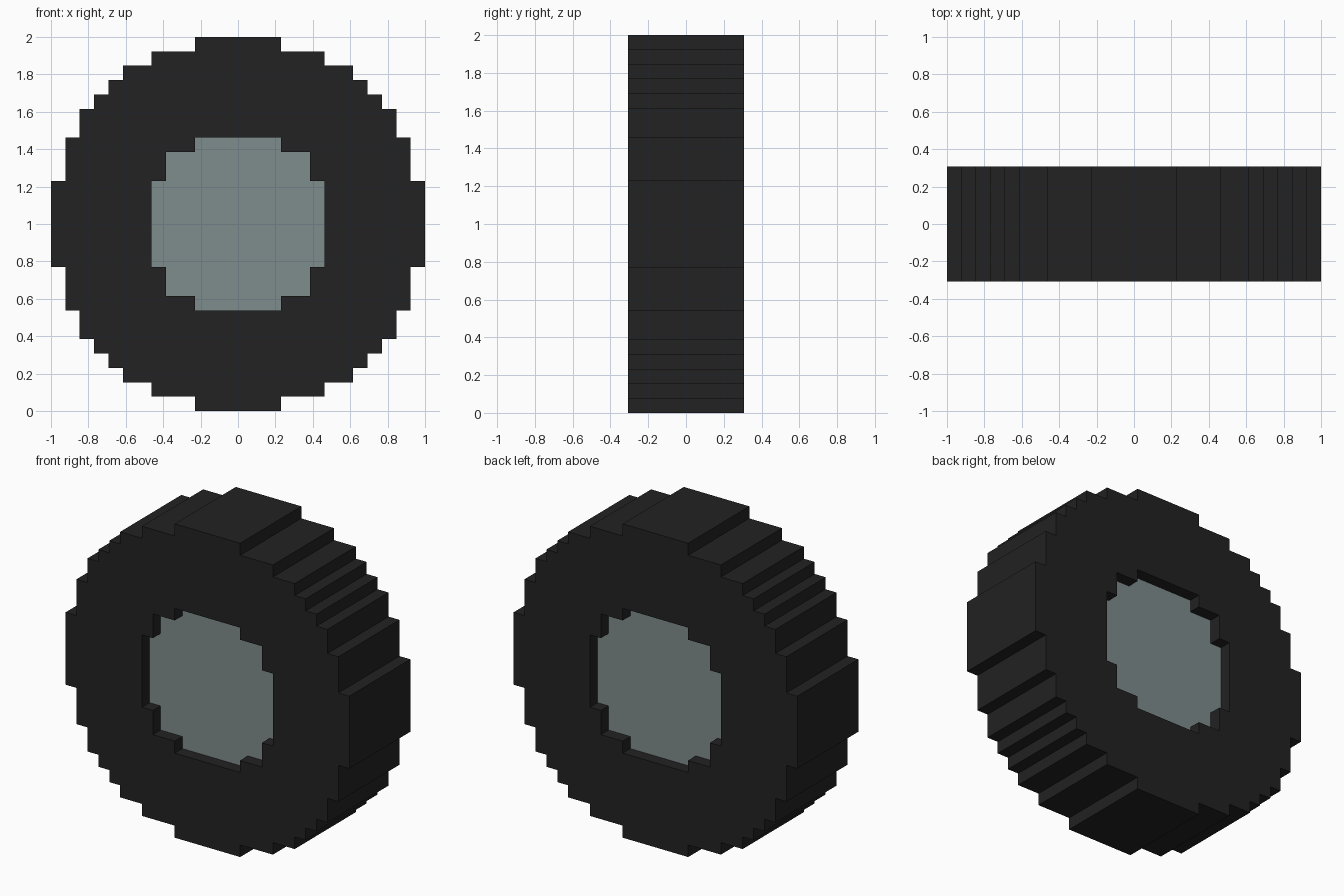
import bpy, bmesh, math

if "Cube" in bpy.data.objects:
    bpy.data.objects.remove(bpy.data.objects["Cube"])

U = 1 / 13  # one block: the wheel is 26 blocks across

# Stepped outlines, one quadrant each (x, z in blocks, top to side)
OUTER = [(3, 13), (3, 12), (6, 12), (6, 11), (8, 11), (8, 10), (9, 10), (9, 9),
         (10, 9), (10, 8), (11, 8), (11, 6), (12, 6), (12, 3), (13, 3)]
INNER = [(3, 6), (3, 5), (5, 5), (5, 3), (6, 3)]


def full_outline(q):
    """Mirror a quadrant into a closed clockwise outline."""
    r = q[::-1]
    return (q + [(x, -z) for x, z in r] + [(-x, -z) for x, z in q]
            + [(-x, z) for x, z in r])


def material(name, rgb):
    m = bpy.data.materials.new(name)
    m.diffuse_color = (*rgb, 1)
    m.use_nodes = True
    m.node_tree.nodes["Principled BSDF"].inputs["Base Color"].default_value = m.diffuse_color
    return m


def slab(name, outlines, half_depth, mat):
    """Extrude outlines along y; a second outline becomes a hole."""
    cu = bpy.data.curves.new(name + "_profile", 'CURVE')
    cu.dimensions = '2D'
    cu.fill_mode = 'BOTH'
    cu.extrude = half_depth * U
    for q in outlines:
        pts = full_outline(q)
        sp = cu.splines.new('POLY')
        sp.points.add(len(pts) - 1)
        for p, (x, z) in zip(sp.points, pts):
            p.co = (x * U, z * U, 0, 1)
        sp.use_cyclic_u = True
        sp.use_smooth = False
    tmp = bpy.data.objects.new(name + "_profile", cu)
    bpy.context.collection.objects.link(tmp)
    bpy.context.view_layer.update()
    dg = bpy.context.evaluated_depsgraph_get()
    me = bpy.data.meshes.new_from_object(tmp.evaluated_get(dg))
    bpy.data.objects.remove(tmp)

    # Clean up, stand upright on z = 0
    bm = bmesh.new()
    bm.from_mesh(me)
    bmesh.ops.remove_doubles(bm, verts=bm.verts, dist=1e-4)
    bmesh.ops.recalc_face_normals(bm, faces=bm.faces)
    for v in bm.verts:
        x, z, y = v.co
        v.co = (x, -y, z + 1)
    for f in bm.faces:
        f.smooth = False
        f.material_index = 0
    bm.to_mesh(me)
    bm.free()
    me.name = name
    me.materials.clear()
    me.materials.append(mat)
    ob = bpy.data.objects.new(name, me)
    bpy.context.collection.objects.link(ob)
    return ob


rubber = material("black rubber", (0.016, 0.016, 0.016))
metal = material("grey metal", (0.212, 0.262, 0.266))

# Tire ring, 8 blocks wide
slab("tire", [OUTER, INNER], 4, rubber)
# Hub, recessed one block on both sides
slab("hub", [INNER], 3, metal)
